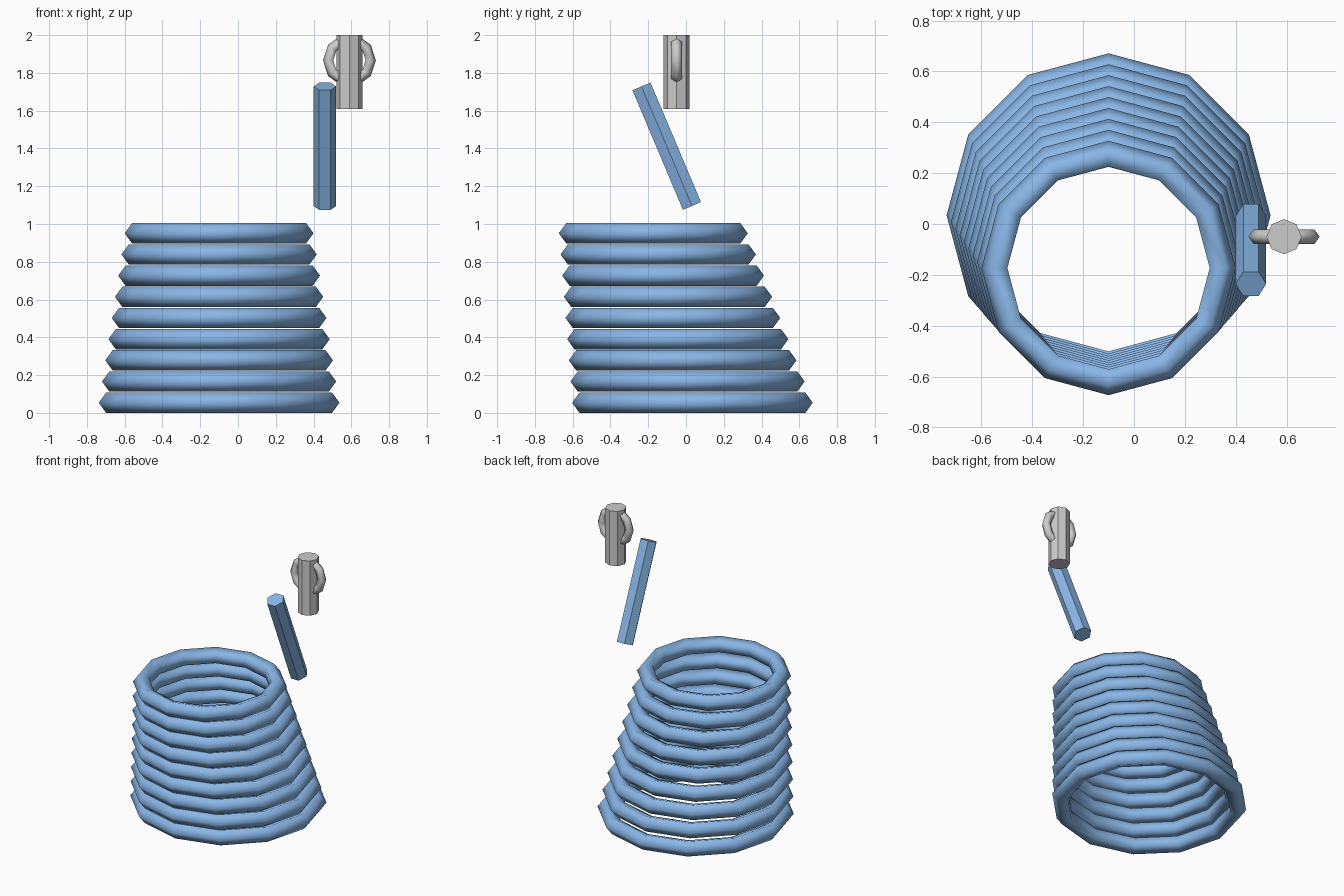
import bpy
from math import radians
from mathutils import Matrix

if "Cube" in bpy.data.objects:
    bpy.data.objects.remove(bpy.data.objects["Cube"])

blue = bpy.data.materials.new("blue")
blue.diffuse_color = (0.25, 0.47, 0.80, 1)
blue.use_nodes = True
blue.node_tree.nodes["Principled BSDF"].inputs["Base Color"].default_value = blue.diffuse_color


def torus(name, loc, outer, tube, sides, rot=(0, 0, 0)):
    """Smooth ring with a five-sided tube, measured to its outermost points."""
    bpy.ops.mesh.primitive_torus_add(
        major_segments=sides, minor_segments=5, location=loc, rotation=rot,
        major_radius=outer - tube, minor_radius=tube)
    ob = bpy.context.object
    ob.name = name
    bpy.ops.object.shade_smooth()
    return ob


def prism(name, loc, radius, height, sides, tilt=0):
    """Flat-faced rod with a corner on the x axis, leaned about x."""
    bpy.ops.mesh.primitive_cylinder_add(vertices=sides, radius=radius, depth=height)
    ob = bpy.context.object
    ob.name = name
    ob.matrix_world = (Matrix.Translation(loc) @ Matrix.Rotation(tilt, 4, 'X')
                       @ Matrix.Rotation(radians(90), 4, 'Z'))
    return ob


# Stack of level rings, shrinking and drifting forward towards the top
COUNT = 9
for i in range(COUNT):
    t = i / (COUNT - 1)
    ring = torus(f"stack_ring_{i + 1}", (-0.10, 0.034 - 0.207 * t, 0.054 + 0.897 * t),
                 0.637 - 0.137 * t, 0.0565, 12)
    ring.data.materials.append(blue)

# Leaning hexagonal stick
stick = prism("leaning_stick", (0.46, -0.102, 1.412), 0.06, 0.687, 6, radians(22.9))
stick.data.materials.append(blue)

# Grey cup with a ring through it forming both handles
prism("cup", (0.59, -0.05, 1.805), 0.069, 0.39, 8)
torus("cup_handles", (0.59, -0.05, 1.866), 0.14, 0.03, 10, (radians(90), 0, 0))
